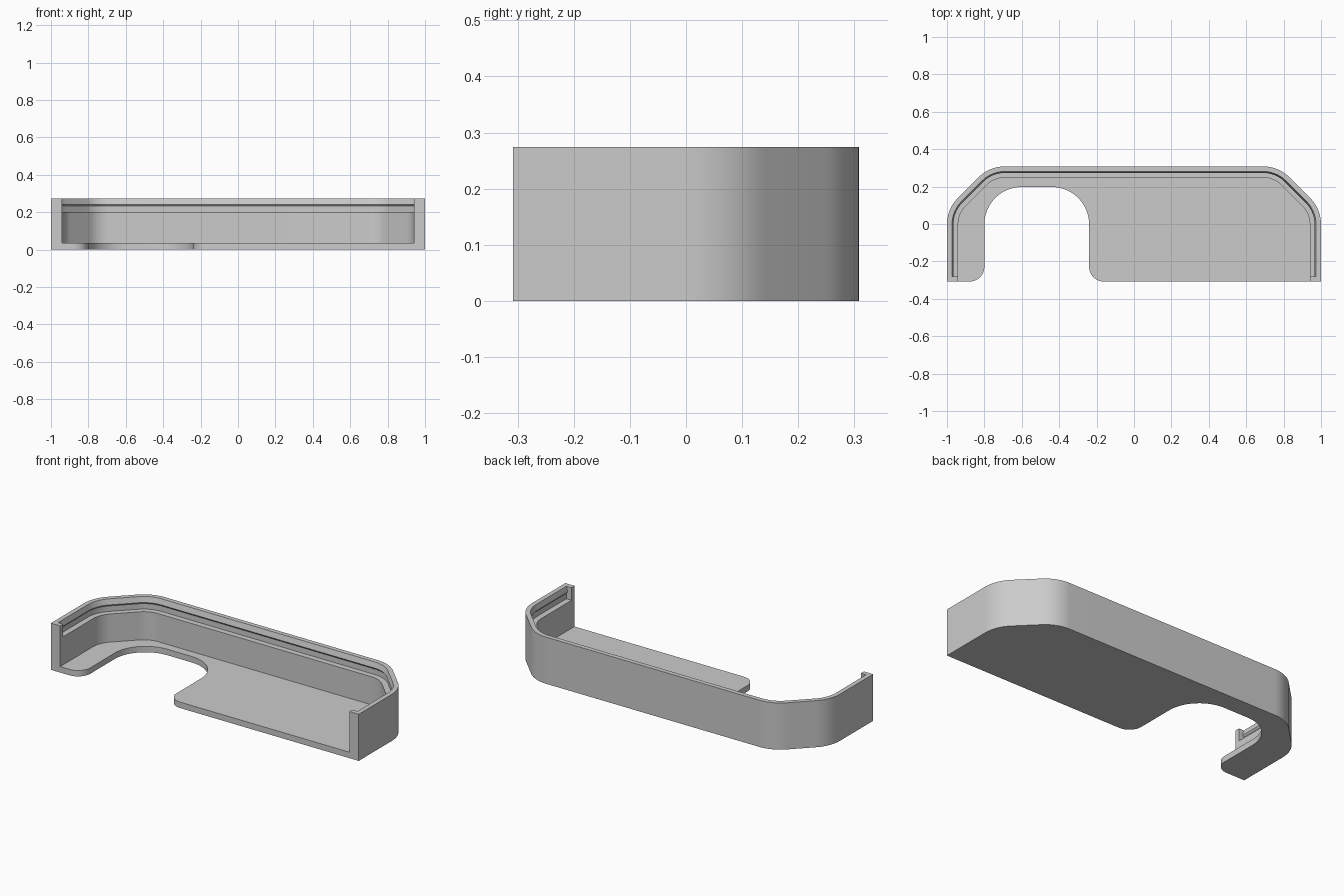
import bpy, bmesh, math
from mathutils import Vector

if "Cube" in bpy.data.objects:
    bpy.data.objects.remove(bpy.data.objects["Cube"], do_unlink=True)

FRONT, BACK, HEIGHT, FLOOR, WALL = -0.308, 0.308, 0.274, 0.035, 0.06
ARC_STEPS = 14

grey = bpy.data.materials.new("plain grey")
grey.use_nodes = True
grey.diffuse_color = (0.6, 0.6, 0.6, 1)
grey.node_tree.nodes["Principled BSDF"].inputs["Base Color"].default_value = (0.6, 0.6, 0.6, 1)


def rounded(corners):
    """Outline from (x, y, radius) corners, each rounded with a tangent arc."""
    points = []
    for i, (x, y, r) in enumerate(corners):
        p = Vector((x, y))
        if r == 0:
            points.append(p)
            continue
        a = (Vector(corners[i - 1][:2]) - p).normalized()
        b = (Vector(corners[(i + 1) % len(corners)][:2]) - p).normalized()
        half = a.angle(b) / 2
        centre = p + (a + b).normalized() * r / math.sin(half)
        start = (p + a * r / math.tan(half) - centre).normalized()
        end = (p + b * r / math.tan(half) - centre).normalized()
        points += [centre + r * start.slerp(end, k / ARC_STEPS) for k in range(ARC_STEPS + 1)]
    return points


def outline(inset, front, notch=()):
    """Chamfered, rounded tray outline moved inward by inset."""
    slide = inset * math.tan(math.pi / 8)
    x, r = 1 - inset, 0.2 - inset
    y_low, x_top, top = 0.081 - slide, 0.773 - slide, BACK - inset
    return rounded([(-x, front, 0), *notch, (x, front, 0), (x, y_low, r),
                    (x_top, top, r), (-x_top, top, r), (-x, y_low, r)])


def loft(name, rings):
    """Closed solid through (outline, z) rings."""
    bm = bmesh.new()
    loops = [[bm.verts.new((p.x, p.y, z)) for p in pts] for pts, z in rings]
    bm.faces.new(loops[0][::-1])
    bm.faces.new(loops[-1])
    for low, high in zip(loops, loops[1:]):
        for i in range(len(low)):
            j = (i + 1) % len(low)
            bm.faces.new((low[i], low[j], high[j], high[i]))
    bmesh.ops.recalc_face_normals(bm, faces=bm.faces)
    mesh = bpy.data.meshes.new(name)
    bm.to_mesh(mesh)
    bm.free()
    mesh.materials.append(grey)
    obj = bpy.data.objects.new(name, mesh)
    bpy.context.collection.objects.link(obj)
    return obj


# Floor plate with the arched notch in its front edge
notch = [(-0.8, FRONT, 0.08), (-0.8, 0.198, 0.2), (-0.24, 0.198, 0.2), (-0.24, FRONT, 0.08)]
plate = outline(0, FRONT, notch)
tray = loft("tray", [(plate, 0), (plate, FLOOR)])

# Wall block standing on the full outline
block = outline(0, FRONT)
wall = loft("wall", [(block, 0), (block, HEIGHT)])

# Open-fronted cavity
room = outline(WALL, FRONT - 0.1)
cavity = loft("cavity_cutter", [(room, -0.1), (room, HEIGHT + 0.1)])

# Ledge and snap lip, closed off before the front posts
lip = [(0.027, 0.2), (0.027, 0.232), (0.035, 0.242), (0.027, HEIGHT), (0.027, HEIGHT + 0.1)]
recess = loft("recess_cutter", [(outline(d, -0.28), z) for d, z in lip])

# Hollow out the wall, then join it to the notched floor
for target, other, operation in ((wall, cavity, 'DIFFERENCE'), (wall, recess, 'DIFFERENCE'),
                                 (tray, wall, 'UNION')):
    bpy.context.view_layer.objects.active = target
    mod = target.modifiers.new("shape", 'BOOLEAN')
    mod.operation, mod.solver, mod.object = operation, 'EXACT', other
    bpy.ops.object.modifier_apply(modifier=mod.name)
for helper in (wall, cavity, recess):
    bpy.data.objects.remove(helper, do_unlink=True)

# Smooth arcs, crisp edges
bpy.ops.object.select_all(action='DESELECT')
tray.select_set(True)
bpy.context.view_layer.objects.active = tray
bpy.ops.object.shade_smooth_by_angle(angle=math.radians(12))
